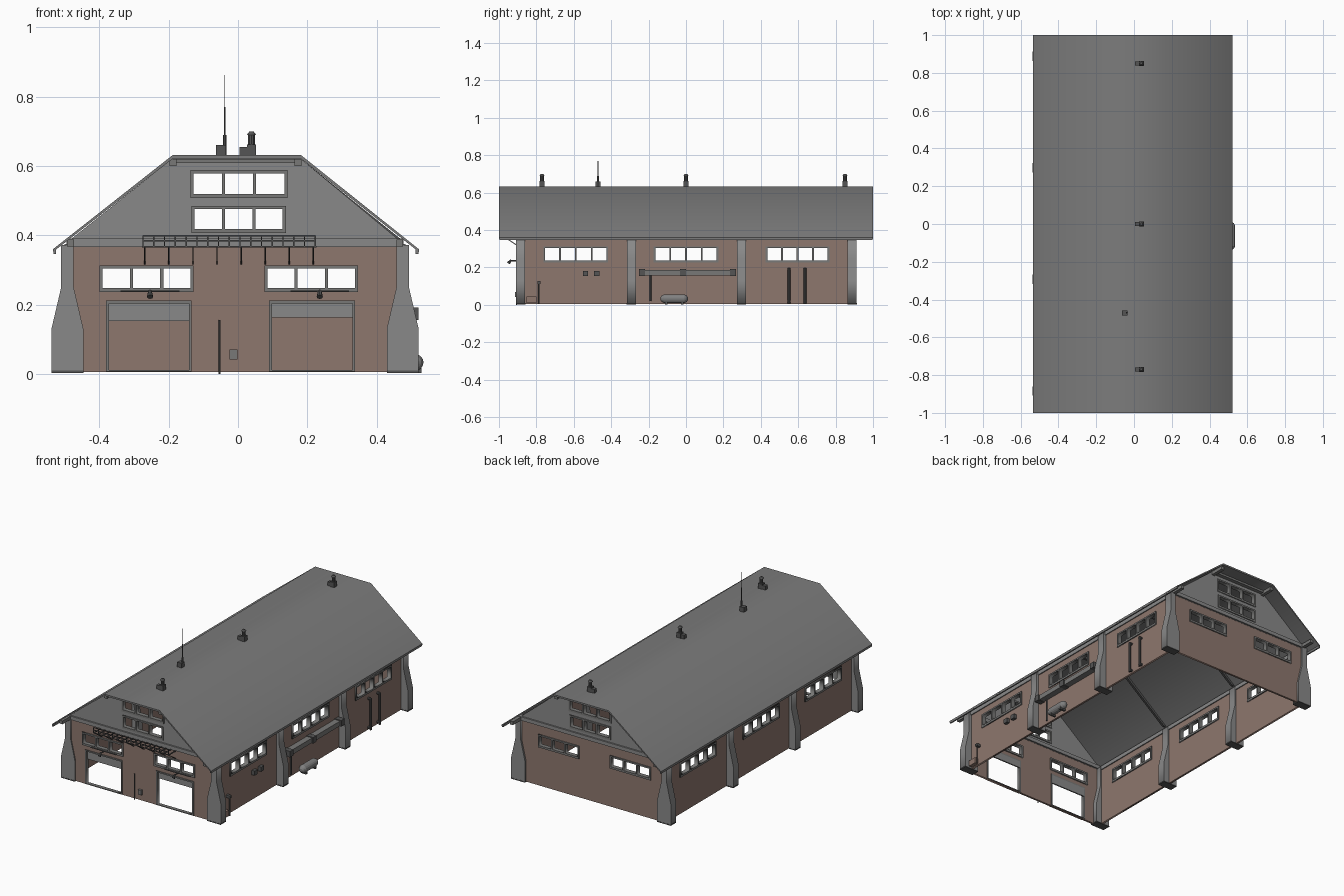
import bpy, bmesh, math
from mathutils import Matrix, Vector

if "Cube" in bpy.data.objects:
    bpy.data.objects.remove(bpy.data.objects["Cube"])

CX = -0.0085            # middle of the building body in x


def mat(name, r, g, b):
    m = bpy.data.materials.new(name)
    m.diffuse_color = (r, g, b, 1)
    m.use_nodes = True
    m.node_tree.nodes["Principled BSDF"].inputs["Base Color"].default_value = m.diffuse_color
    return m


BRICK = mat("brick", 0.27, 0.185, 0.155)
PLASTER = mat("plaster_gray", 0.25, 0.25, 0.25)
ROOF = mat("roof_gray", 0.20, 0.20, 0.20)
FRAME = mat("frame_gray", 0.19, 0.19, 0.185)
METAL = mat("dark_metal", 0.09, 0.09, 0.09)
TANK = mat("tank_gray", 0.22, 0.22, 0.22)


def add(name, mesh, material):
    ob = bpy.data.objects.new(name, mesh)
    mesh.materials.clear()
    mesh.materials.append(material)
    bpy.context.collection.objects.link(ob)
    return ob


def box(name, x0, x1, y0, y1, z0, z1, material):
    bm = bmesh.new()
    bmesh.ops.create_cube(bm, size=1)
    for v in bm.verts:
        v.co = Vector(((x0 + x1) / 2 + v.co.x * (x1 - x0),
                       (y0 + y1) / 2 + v.co.y * (y1 - y0),
                       (z0 + z1) / 2 + v.co.z * (z1 - z0)))
    me = bpy.data.meshes.new(name)
    bm.to_mesh(me)
    bm.free()
    return add(name, me, material)


def rod(name, p, q, r, material, n=8, r2=None):
    p, q = Vector(p), Vector(q)
    d = q - p
    m = Matrix.Translation((p + q) / 2) @ d.to_track_quat('Z', 'Y').to_matrix().to_4x4()
    bm = bmesh.new()
    bmesh.ops.create_cone(bm, cap_ends=True, segments=n, radius1=r,
                          radius2=r if r2 is None else r2, depth=d.length, matrix=m)
    me = bpy.data.meshes.new(name)
    bm.to_mesh(me)
    bm.free()
    return add(name, me, material)


def rect(a0, a1, b0, b1):
    return [(a0, b0), (a1, b0), (a1, b1), (a0, b1)]


def plate(name, loops, axis, pos, thick, material):
    """Flat outline with holes, standing across the x or y axis at pos."""
    cu = bpy.data.curves.new(name, 'CURVE')
    cu.dimensions = '2D'
    cu.fill_mode = 'BOTH'
    cu.extrude = thick / 2
    for lp in loops:
        s = cu.splines.new('POLY')
        s.points.add(len(lp) - 1)
        for pt, (a, b) in zip(s.points, lp):
            pt.co = (a, b, 0, 1)
        s.use_cyclic_u = True
    tmp = bpy.data.objects.new(name + "_curve", cu)
    bpy.context.collection.objects.link(tmp)
    bpy.context.view_layer.update()
    me = bpy.data.meshes.new_from_object(tmp.evaluated_get(bpy.context.evaluated_depsgraph_get()))
    bpy.data.objects.remove(tmp)
    for v in me.vertices:
        a, b, c = v.co
        v.co = (pos + c, a, b) if axis == 'x' else (a, pos - c, b)
    bm = bmesh.new()
    bm.from_mesh(me)
    bmesh.ops.remove_doubles(bm, verts=bm.verts, dist=1e-5)
    bmesh.ops.recalc_face_normals(bm, faces=bm.faces)
    bm.to_mesh(me)
    bm.free()
    return add(name, me, material)


def window(name, r, panes, axis, pos):
    a0, a1, b0, b1 = r
    e = 0.009
    w = (a1 - a0 - e) / panes
    loops = [rect(*r)] + [rect(a0 + e + i * w, a0 + (i + 1) * w, b0 + e + 0.003, b1 - e)
                          for i in range(panes)]
    plate(name, loops, axis, pos, 0.026, FRAME)


def hole(r):
    a0, a1, b0, b1 = r
    return rect(a0 + .004, a1 - .004, b0 + .004, b1 - .004)


# Front and back walls, gables, windows
END_WIN = [(-0.40, -0.128, 0.236, 0.313), (0.076, 0.347, 0.236, 0.313)]
GABLE_WIN = [(-0.137, 0.143, 0.507, 0.588), (-0.134, 0.138, 0.406, 0.485)]
DOORS = [(-0.381, -0.134, 0.007, 0.211), (0.09, 0.338, 0.007, 0.211)]
for side, s in (("front", -1), ("back", 1)):
    y = s * 0.895
    holes = [hole(w) for w in END_WIN]
    if s < 0:
        holes += [rect(d[0], d[1], 0.010, d[3]) for d in DOORS]
    plate(side + "_wall", [rect(CX - .483, CX + .483, .005, .37)] + holes, 'y', y, .012, BRICK)
    gable = [(CX - .485, .366), (CX + .487, .366), (CX + .487, .375), (.18, .622), (-.188, .622), (CX - .485, .38)]
    plate(side + "_gable", [gable] + [hole(w) for w in GABLE_WIN], 'y', y, .014, PLASTER)
    for w in END_WIN + GABLE_WIN:
        window(side + "_window", w, 3, 'y', y)
    # Gable beams and beam ends under the roof overhang
    box(side + "_tie_beam", CX - .487, CX + .487, y - .016, y + .016, .368, .39, PLASTER)
    ya, yb = sorted((s * .89, s * .985))
    for x, z in ((-.188, .610), (.173, .610), (-.484, .378), (.467, .378)):
        box(side + "_beam_end", x - .010, x + .010, ya, yb, z - .010, z + .010, FRAME)
    ya, yb = sorted((s * .90, s * .925))
    box(side + "_collar_bar", -.18, .17, ya, yb, .608, .620, FRAME)

# Side walls and windows
SIDE_WIN = [(-.762, -.416, .226, .312), (-.173, .173, .226, .312), (.426, .766, .226, .312)]
for side, s in (("left", -1), ("right", 1)):
    x = CX + s * .480
    plate(side + "_wall", [rect(-.9, .9, .005, .37)] + [hole(w) for w in SIDE_WIN], 'x', x, .012, BRICK)
    for w in SIDE_WIN:
        window(side + "_window", w, 4, 'x', x)
    box(side + "_wall_beam", x - .012, x + .012, -.9, .9, .352, .375, PLASTER)
    # Flared buttress pillars with dark pads
    c = CX + s * .484
    prof = [(c - .046, .008), (c + .046, .008), (c + .046, .13), (c + .018, .25),
            (c + .018, .372), (c - .018, .372), (c - .018, .25), (c - .046, .13)]
    for yy in (-.884, -.292, .297, .888):
        plate(side + "_pillar", [prof], 'y', yy, .048, PLASTER)
        box(side + "_pillar_pad", c - .046, c + .046, yy - .025, yy + .025, 0.003, .009, METAL)

# Roof sheet bent over two ridges, smooth over the bends
out = [(-.534, .352), (-.534, .360), (-.188, .632), (.181, .632), (.522, .360), (.522, .352),
       (.180, .622), (-.187, .622)]
roof = plate("roof", [out], 'y', 0, 2.0, ROOF)
bpy.context.view_layer.objects.active = roof
roof.select_set(True)
bpy.ops.object.shade_smooth_by_angle(angle=math.radians(45))
roof.select_set(False)
for x, s in ((-.529, -1), (.517, 1)):
    box("eave_lip", x - .004, x + .004, -.998, .998, .346, .360, ROOF)
# Inner roof ribs
rib = [(-.485, .385), (-.187, .622), (.180, .622), (.475, .385), (.455, .385), (.176, .608), (-.183, .608), (-.465, .385)]
for yy in (-.3, .3):
    plate("roof_rib", [rib], 'y', yy, .014, METAL)

# Door frames and half-raised shutters
for d, zb in zip(DOORS, (.152, .163)):
    fr = rect(d[0] + .008, d[1] - .008, d[2] + .004, d[3] - .008)
    plate("door_frame", [rect(*d), fr], 'y', -.895, .022, FRAME)
    box("door_shutter", d[0] + .006, d[1] - .006, -.892, -.884, zb, .206, PLASTER)

# Balcony rack with posts and slanted struts
X0, X1 = -.274, .223
box("rack_back_rail", X0, X1, -.909, -.904, .365, .369, METAL)
for z in (.367, .384, .399):
    box("rack_rail", X0, X1, -.977, -.973, z - .002, z + .002, METAL)
for i in range(17):
    x = X0 + (X1 - X0) * i / 16
    box("rack_post", x - .0018, x + .0018, -.977, -.973, .365, .40, METAL)
    box("rack_slat", x - .003, x + .003, -.975, -.90, .365, .369, METAL)
for i in range(8):
    x = -.269 + i * .0695
    rod("rack_strut", (x, -.975, .366), (x, -.902, .317), .0022, METAL, 6)

# Lamps over the doors
for x in (-.254, .236):
    box("lamp_plate", x - .085, x + .085, -.914, -.905, .237, .241, METAL)
    rod("lamp_arm", (x, -.90, .236), (x, -.94, .236), .003, METAL, 6)
    rod("lamp_head", (x, -.935, .24), (x, -.95, .222), .005, METAL, 8, .009)

# Front wall pipe and meter box
rod("front_pipe", (-.053, -.906, 0), (-.053, -.906, .155), .003, METAL)
box("meter_box", -.024, -.001, -.915, -.90, .042, .070, FRAME)

# Roof vents and antenna
for y in (-.77, 0, .85):
    box("vent_base", .005, .030, y - .011, y + .011, .63, .655, METAL)
    box("vent_foot", .026, .052, y - .014, y + .014, .63, .662, METAL)
    rod("vent_pipe", (.039, y, .66), (.039, y, .692), .010, METAL, 10)
    rod("vent_cap", (.039, y, .690), (.039, y, .699), .014, METAL, 10, .007)
box("antenna_base", -.064, -.034, -.485, -.457, .63, .660, METAL)
rod("antenna_foot", (-.038, -.47, .63), (-.038, -.47, .69), .005, METAL)
rod("antenna_mast", (-.038, -.47, .68), (-.038, -.47, .77), .003, METAL, 6)
rod("antenna_tip", (-.038, -.47, .77), (-.038, -.47, .862), .001, METAL, 5)

# Right wall: duct with joint boxes and down pipe
WX = CX + .484
box("duct", WX, .514, -.246, .262, .158, .187, FRAME)
for y in (-.235, -.016, .250):
    box("duct_joint", WX, .521, y - .016, y + .016, .155, .191, METAL)
rod("duct_pipe", (WX + .008, -.19, .02), (WX + .008, -.19, .157), .005, METAL)

# Right wall: gas tank with rounded ends
tx, tz, r = .512, .033, .0235
rings = [(-.136, .008), (-.130, .017), (-.117, r), (-.009, r), (.004, .017), (.010, .008)]
for (ya, ra), (yb, rb) in zip(rings, rings[1:]):
    rod("gas_tank", (tx, ya, tz), (tx, yb, tz), ra, TANK, 16, rb)
for y in (-.105, -.02):
    box("tank_foot", tx - .018, tx + .018, y - .006, y + .006, .002, .02, METAL)

# Right wall: two drain pipes, vents, pole and ground box
for y in (.551, .637):
    rod("wall_pipe", (WX + .018, y, .008), (WX + .018, y, .196), .0075, METAL, 10)
    for z in (.02, .192):
        rod("pipe_bend", (WX - .004, y, z), (WX + .022, y, z), .0075, METAL, 10)
for y in (-.538, -.477):
    box("wall_vent", WX, WX + .022, y - .014, y + .014, .155, .182, METAL)
rod("side_pole", (WX + .022, -.787, .005), (WX + .022, -.787, .122), .004, METAL)
box("pole_head", WX, WX + .028, -.795, -.779, .112, .127, METAL)
box("ground_box", WX, WX + .025, -.852, -.800, .010, .045, BRICK)
